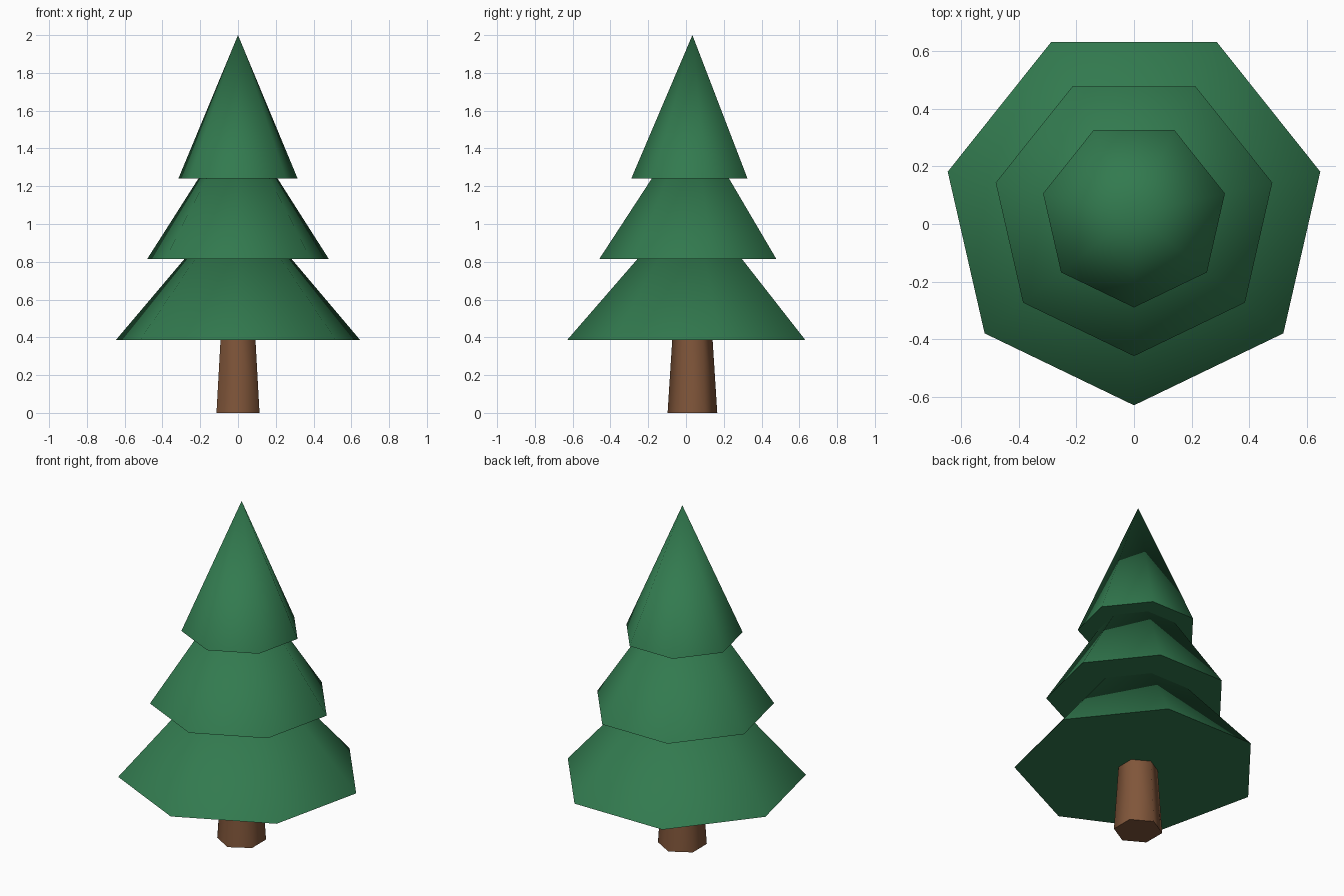
import bpy
import math

if "Cube" in bpy.data.objects:
    bpy.data.objects.remove(bpy.data.objects["Cube"])

AXIS_Y = 0.034  # tree axis, offset so the bounding box is centred


def material(name, color):
    m = bpy.data.materials.new(name)
    m.diffuse_color = (*color, 1.0)
    m.use_nodes = True
    m.node_tree.nodes["Principled BSDF"].inputs["Base Color"].default_value = m.diffuse_color
    return m


def tapered(name, sides, r_bottom, r_top, z0, z1, mat):
    """Tapered prism or cone with one corner pointing to the front."""
    bpy.ops.mesh.primitive_cone_add(
        vertices=sides, radius1=r_bottom, radius2=r_top, depth=z1 - z0,
        location=(0, AXIS_Y, (z0 + z1) / 2), rotation=(0, 0, math.pi))
    obj = bpy.context.object
    obj.name = name
    bpy.ops.object.transform_apply(location=True, rotation=True, scale=True)
    obj.data.materials.append(mat)
    # soft side ridges, crisp rims
    bpy.ops.object.shade_smooth_by_angle(angle=math.radians(70))
    return obj


green = material("pine green", (0.032, 0.195, 0.078))
brown = material("bark brown", (0.216, 0.092, 0.042))

# six-sided trunk
tapered("trunk", 6, 0.1315, 0.106, 0.0, 0.40, brown)

# seven-sided foliage tiers, each tip hidden inside the one above
tapered("lower_foliage", 7, 0.664, 0.0, 0.385, 1.15, green)
tapered("middle_foliage", 7, 0.493, 0.0, 0.815, 1.57, green)
tapered("upper_foliage", 7, 0.324, 0.0, 1.24, 2.0, green)
